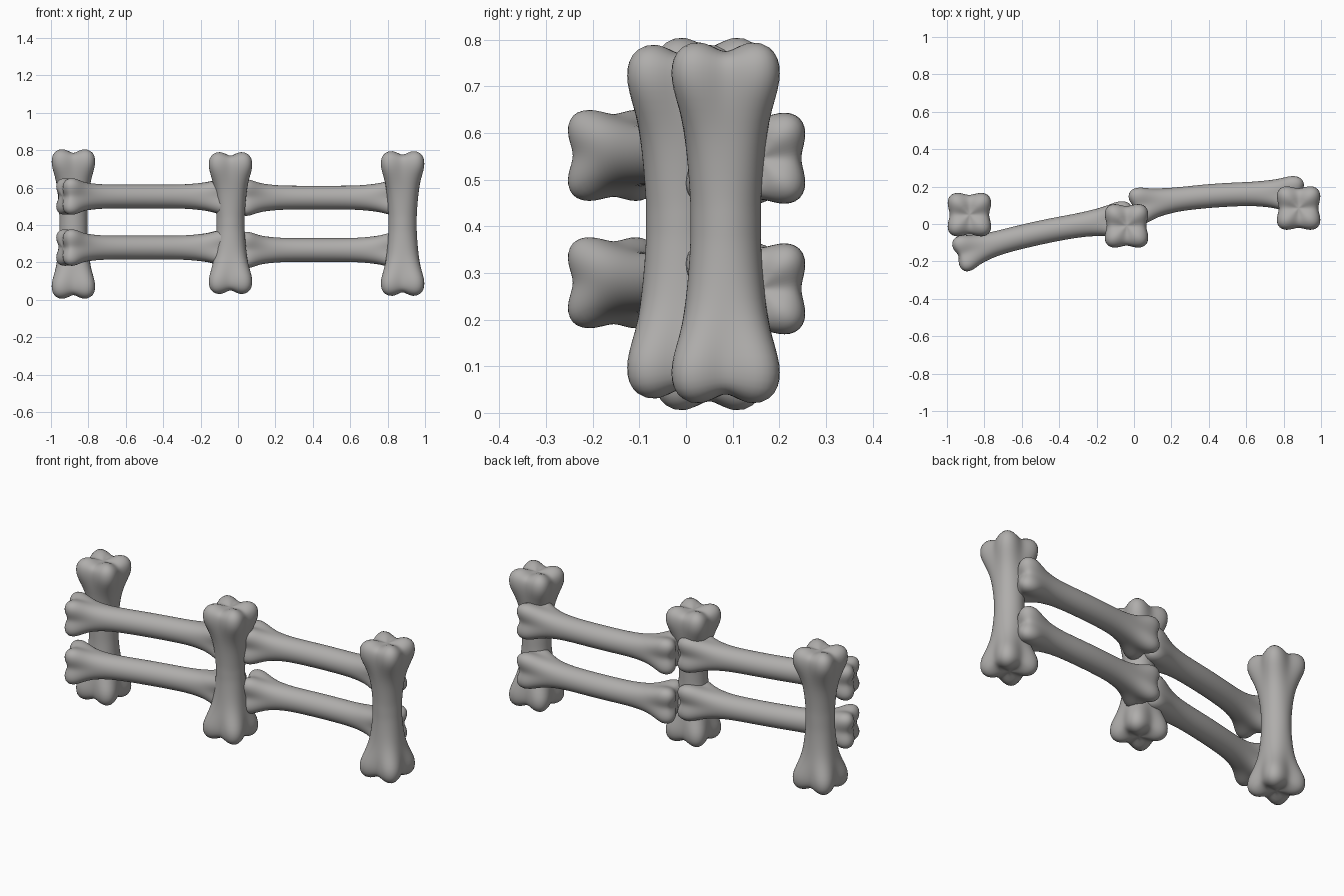
import bpy, bmesh, math
from mathutils import Vector

if "Cube" in bpy.data.objects:
    bpy.data.objects.remove(bpy.data.objects["Cube"])

bone_mat = bpy.data.materials.new("bone grey")
bone_mat.diffuse_color = (0.43, 0.42, 0.41, 1)
bone_mat.use_nodes = True
bone_mat.node_tree.nodes["Principled BSDF"].inputs["Base Color"].default_value = bone_mat.diffuse_color

SEG = 32
# Half-bone profile: depth and radius between the lobes, depth and radius on the lobes
PROFILE = [
    (0.026, 0.035, 0.020, 0.035), (0.024, 0.065, 0.000, 0.080),
    (0.034, 0.090, 0.010, 0.122), (0.050, 0.101, 0.035, 0.144),
    (0.075, 0.105, 0.070, 0.149), (0.105, 0.104, 0.105, 0.142),
    (0.150, 0.098, 0.150, 0.119), (0.200, 0.089, 0.200, 0.098),
    (0.260, 0.082, 0.260, 0.085), (0.340, 0.076, 0.340, 0.077),
]


def bezier(p, t):
    u = 1 - t
    pos = p[0]*u**3 + p[1]*3*u*u*t + p[2]*3*u*t*t + p[3]*t**3
    tan = (p[1]-p[0])*u*u + (p[2]-p[1])*2*u*t + (p[3]-p[2])*t*t
    return pos, tan.normalized()


def bone(name, ctrl, ref, size):
    """Four-lobed bone swept along a cubic path."""
    p = [Vector(c) for c in ctrl]
    pts = [bezier(p, i/40)[0] for i in range(41)]
    length = sum((b-a).length for a, b in zip(pts, pts[1:]))
    half = [tuple(v*size for v in row) for row in PROFILE]
    d, r = half[-1][0], half[-1][1]
    rows = list(half)
    for k in (1, 2, 3):
        m = d + (length - 2*d)*k/4
        rows.append((m, r, m, r))
    rows += [(length-a, b, length-c, e) for a, b, c, e in reversed(half)]
    bm = bmesh.new()
    rings = []
    for da, ra, dd, rd in rows:
        ring = []
        for i in range(SEG):
            th = 2*math.pi*i/SEG
            w = math.sin(2*th)**2
            dist, rad = da + (dd-da)*w, ra + (rd-ra)*w
            pos, tan = bezier(p, dist/length)
            side = tan.cross(Vector(ref)).normalized()
            up = side.cross(tan)
            ring.append(bm.verts.new(pos + side*rad*math.cos(th) + up*rad*math.sin(th)))
        rings.append(ring)
    for a, b in zip(rings, rings[1:]):
        for i in range(SEG):
            j = (i+1) % SEG
            bm.faces.new((a[i], a[j], b[j], b[i]))
    # Close the dimpled ends
    for ring, dist in ((rings[0], 0.027*size), (rings[-1], length-0.027*size)):
        c = bm.verts.new(bezier(p, dist/length)[0])
        for i in range(SEG):
            bm.faces.new((c, ring[i], ring[(i+1) % SEG]))
    bmesh.ops.recalc_face_normals(bm, faces=bm.faces)
    for f in bm.faces:
        f.smooth = True
    me = bpy.data.meshes.new(name)
    bm.to_mesh(me)
    bm.free()
    me.materials.append(bone_mat)
    ob = bpy.data.objects.new(name, me)
    bpy.context.collection.objects.link(ob)
    ob.modifiers.new("smooth", 'SUBSURF').levels = 1
    return ob


# Upright posts
for name, x, y, z0, z1 in (("left_post", -0.88, 0.05, 0.0, 0.81),
                           ("middle_post", -0.04, -0.01, 0.025, 0.795),
                           ("right_post", 0.88, 0.085, 0.015, 0.80)):
    path = [(x, y, z0 + (z1-z0)*k/3) for k in range(4)]
    bone(name, path, (0, 1, 0), 1.0)

# Curved rails
LEFT = [(-0.955, -0.175), (-0.70, -0.08), (-0.35, 0.0), (0.0, 0.03)]
RIGHT = [(-0.02, 0.085), (0.25, 0.15), (0.60, 0.175), (0.91, 0.155)]
for name, path, z in (("left_upper_rail", LEFT, 0.552), ("left_lower_rail", LEFT, 0.279),
                      ("right_upper_rail", RIGHT, 0.546), ("right_lower_rail", RIGHT, 0.266)):
    bone(name, [(x, y, z) for x, y in path], (0, 0, 1), 0.84)
